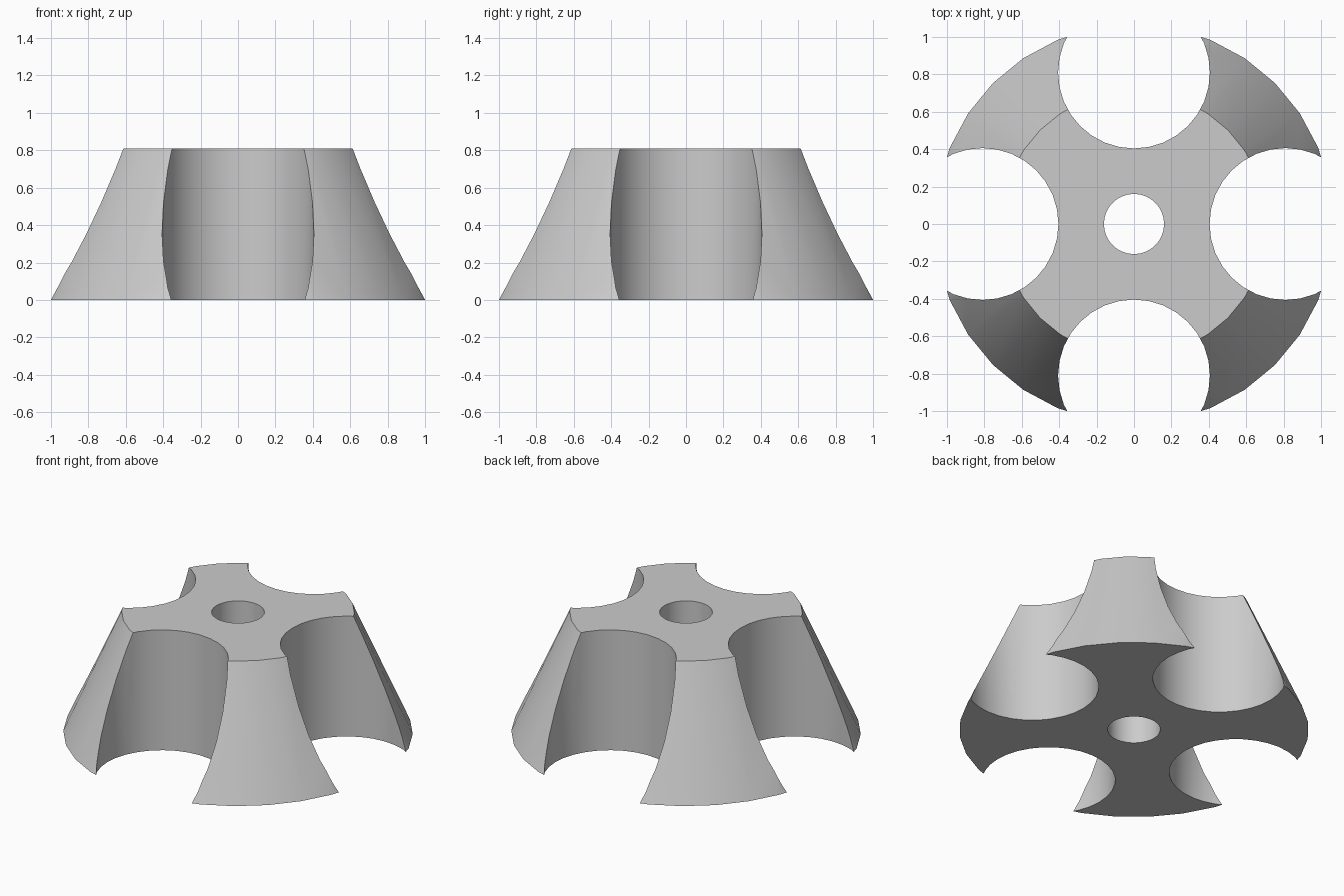
import bpy
import math

HEIGHT = 0.81
GROOVE = 0.406  # groove radius

cube = bpy.data.objects.get("Cube")
if cube:
    bpy.data.objects.remove(cube, do_unlink=True)

# Single plain grey material
grey = bpy.data.materials.new("plain grey")
grey.use_nodes = True
colour = (0.6, 0.6, 0.6, 1)
grey.diffuse_color = colour
grey.node_tree.nodes["Principled BSDF"].inputs["Base Color"].default_value = colour

# Tapered body
bpy.ops.mesh.primitive_cone_add(vertices=32, radius1=1.066, radius2=0.71,
                                depth=HEIGHT, location=(0, 0, HEIGHT / 2))
body = bpy.context.object
body.name = "fluted_tapered_body"
body.data.materials.append(grey)


def cut(name, radius, x, y):
    """Cut a vertical cylinder through the body."""
    bpy.ops.mesh.primitive_cylinder_add(vertices=32, radius=radius, depth=2,
                                        location=(x, y, HEIGHT / 2))
    cutter = bpy.context.object
    cutter.name = name
    cutter.hide_render = True
    cutter.data.materials.append(grey)
    bpy.context.view_layer.objects.active = body
    mod = body.modifiers.new(name, "BOOLEAN")
    mod.operation = "DIFFERENCE"
    mod.solver = "EXACT"
    mod.object = cutter
    bpy.ops.object.modifier_apply(modifier=mod.name)
    bpy.data.objects.remove(cutter, do_unlink=True)


# Four side grooves and the centre bore
for i in range(4):
    a = i * math.pi / 2
    cut("groove_cutter", GROOVE, 0.81 * math.cos(a), 0.81 * math.sin(a))
cut("bore_cutter", 0.161, 0, 0)

# Smooth curved walls, sharp rims
bpy.ops.object.select_all(action="DESELECT")
body.select_set(True)
bpy.context.view_layer.objects.active = body
bpy.ops.object.shade_smooth_by_angle(angle=math.radians(30))
